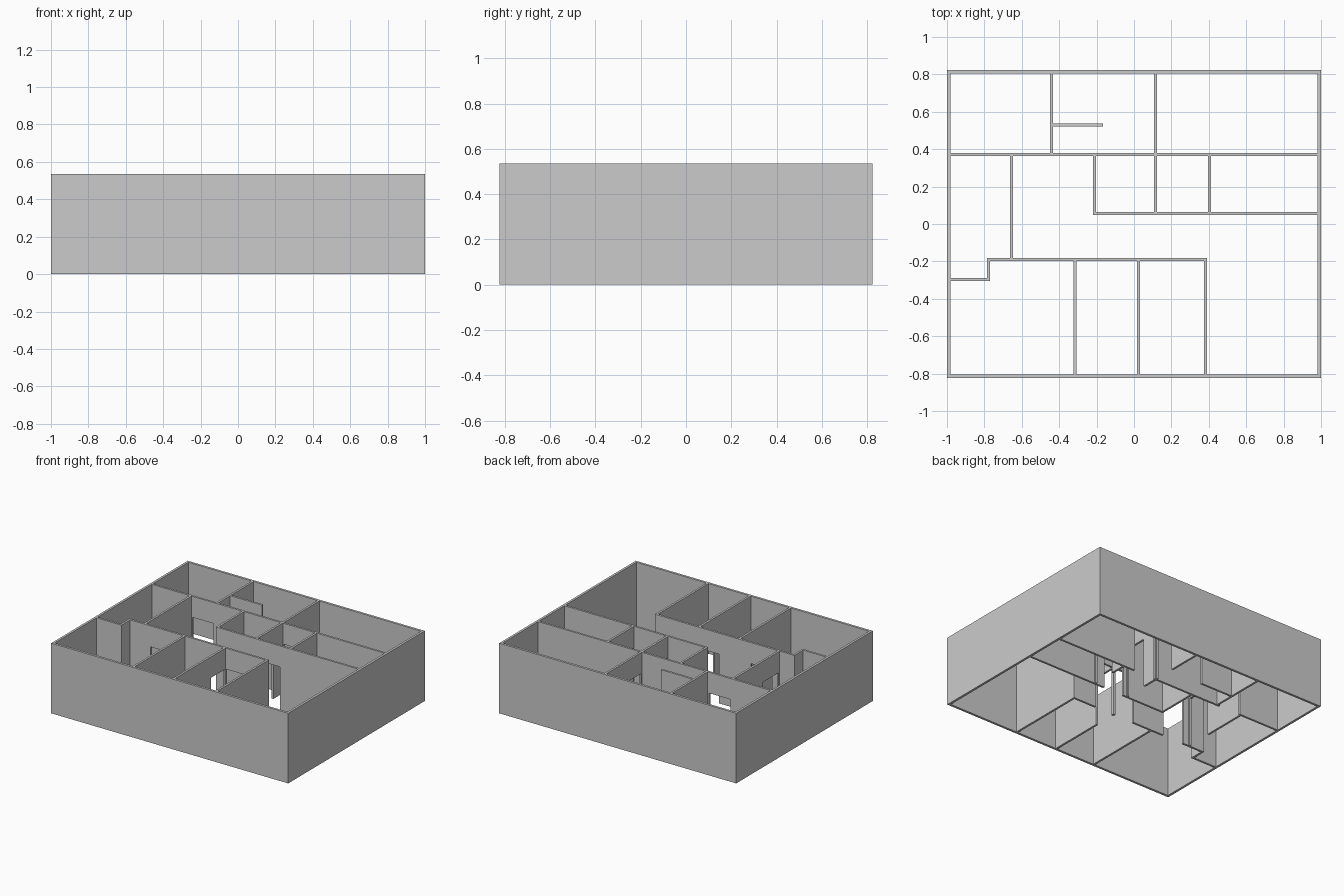
import bpy

if "Cube" in bpy.data.objects:
    bpy.data.objects.remove(bpy.data.objects["Cube"])

H = 0.535      # wall height
DOOR_H = 0.375 # door head height
T = 0.016      # partition thickness


def wall(name, axis, pos, start, end, doors=(), t=T):
    """Extrude a wall elevation, with door notches from the floor, along its thickness."""
    profile = [(start, 0)]
    for a, b in doors:
        profile += [(a, 0), (a, DOOR_H), (b, DOOR_H), (b, 0)]
    profile += [(end, 0), (end, H), (start, H)]
    n = len(profile)

    def point(u, z, off):
        return (u, pos + off, z) if axis == 'x' else (pos + off, u, z)

    verts = [point(u, z, o) for o in (-t / 2, t / 2) for u, z in profile]
    faces = [list(range(n)), list(range(2 * n - 1, n - 1, -1))]
    faces += [[i, i + n, (i + 1) % n + n, (i + 1) % n] for i in range(n)]
    if axis == 'y':
        faces = [f[::-1] for f in faces]
    mesh = bpy.data.meshes.new(name)
    mesh.from_pydata(verts, [], faces)
    mesh.update()
    obj = bpy.data.objects.new(name, mesh)
    bpy.context.collection.objects.link(obj)
    return obj


h = T / 2
X, Y, TO = 1.0, 0.823, 0.018   # outer half sizes and outer wall thickness
xi, yi = X - TO, Y - TO

# Outer walls
for side, s in (("front", -1), ("back", 1)):
    wall(side + "_outer_wall", 'x', s * (Y - TO / 2), -X, X, t=TO)
for side, s in (("left", -1), ("right", 1)):
    wall(side + "_outer_wall", 'y', s * (X - TO / 2), -yi, yi, t=TO)

# Partitions running left to right
wall("back_rooms_wall", 'x', 0.372, -xi, xi, [(-0.64, -0.46), (0.13, 0.31)])
wall("hall_back_wall", 'x', 0.055, -0.22, xi, [(0.15, 0.32)])
wall("hall_front_wall", 'x', -0.19, -0.787, 0.39,
     [(-0.60, -0.42), (-0.15, 0.015), (0.035, 0.19)])
wall("left_room_front_wall", 'x', -0.296, -xi, -0.771)
wall("back_room_screen", 'x', 0.53, -0.44 + h, -0.165)

# Partitions running front to back
wall("back_left_divider", 'y', -0.44, 0.372 + h, yi)
wall("back_right_divider", 'y', 0.115, 0.372 + h, yi, [(0.39, 0.55)])
wall("middle_left_divider", 'y', -0.212, 0.055 + h, 0.372 - h)
wall("middle_divider", 'y', 0.115, 0.055 + h, 0.372 - h, [(0.075, 0.25)])
wall("middle_right_divider", 'y', 0.403, 0.055 + h, 0.372 - h, [(0.075, 0.25)])
wall("left_room_divider", 'y', -0.655, -0.19 + h, 0.372 - h, [(-0.17, 0.02)])
wall("left_room_step", 'y', -0.779, -0.296 + h, -0.19 - h)
wall("front_left_divider", 'y', -0.315, -yi, -0.19 - h)
wall("front_middle_divider", 'y', 0.025, -yi, -0.19 - h, [(-0.37, -0.205)])
wall("front_right_divider", 'y', 0.382, -yi, -0.19 - h)
